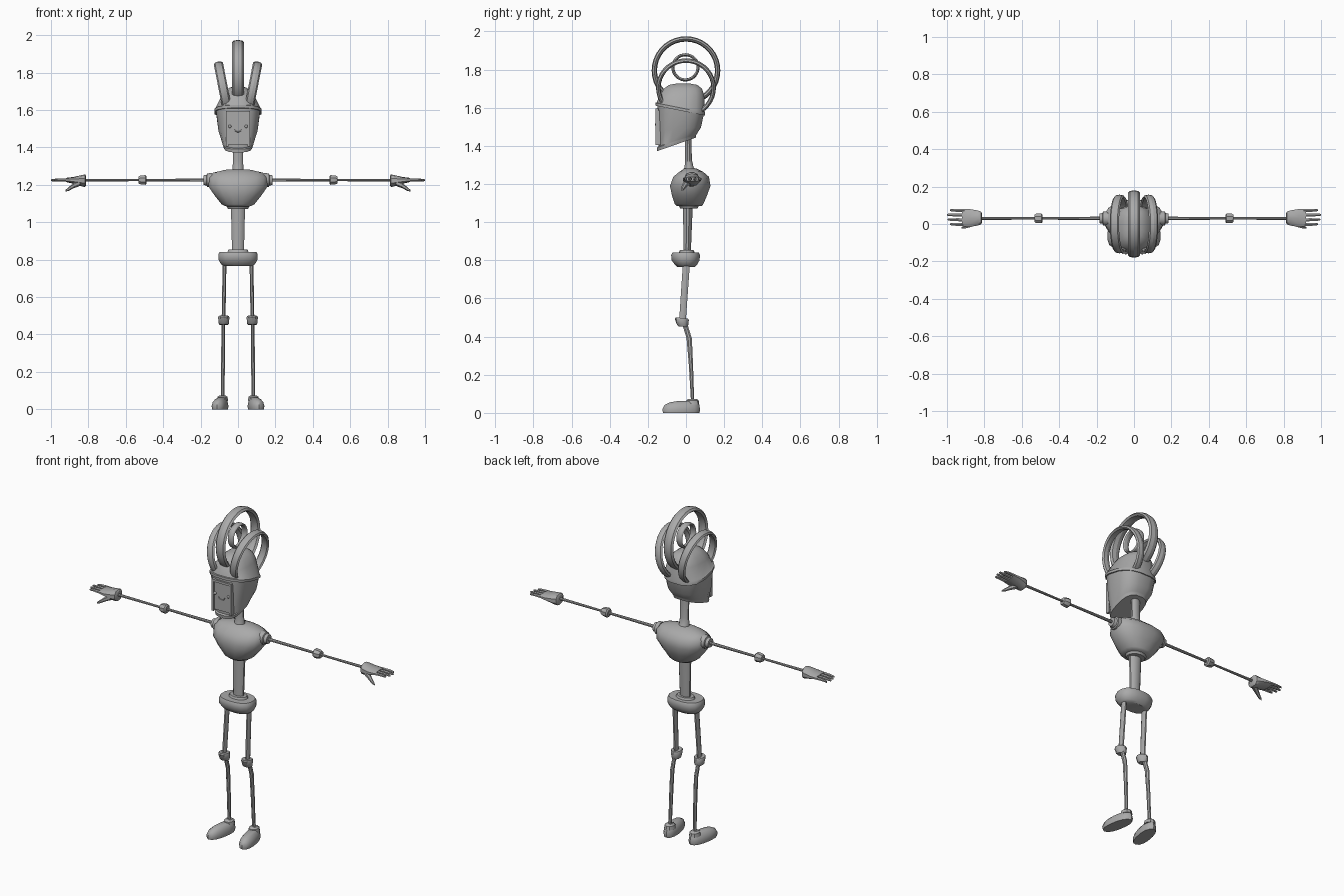
import bpy, bmesh, math
from mathutils import Vector

grey = bpy.data.materials.new("grey")
grey.diffuse_color = (0.4, 0.4, 0.4, 1)
X, Y, Z = Vector((1, 0, 0)), Vector((0, 1, 0)), Vector((0, 0, 1))


def finish(ob, angle=35):
    ob.data.materials.append(grey)
    bpy.ops.object.select_all(action='DESELECT')
    ob.select_set(True)
    bpy.context.view_layer.objects.active = ob
    bpy.ops.object.shade_smooth_by_angle(angle=math.radians(angle))
    return ob


def loft(name, secs, n=10, u=X, v=Y, power=2.0, angle=35):
    """Skin of rounded sections: (centre, half size along u, along v, z slope along v)."""
    bm = bmesh.new()
    rings = []
    for c, a, b, *tilt in secs:
        ring = []
        for i in range(n):
            t = 2 * math.pi * (i + 0.5) / n
            cs, sn = math.cos(t), math.sin(t)
            p = math.copysign(abs(cs) ** (2 / power), cs) * a
            q = math.copysign(abs(sn) ** (2 / power), sn) * b
            co = Vector(c) + u * p + v * q + Z * ((tilt[0] if tilt else 0) * q)
            ring.append(bm.verts.new(co))
        rings.append(ring)
    for r0, r1 in zip(rings, rings[1:]):
        for i in range(n):
            j = (i + 1) % n
            bm.faces.new((r0[i], r0[j], r1[j], r1[i]))
    bm.faces.new(rings[0][::-1])
    bm.faces.new(rings[-1])
    bmesh.ops.recalc_face_normals(bm, faces=bm.faces)
    me = bpy.data.meshes.new(name)
    bm.to_mesh(me)
    bm.free()
    ob = bpy.data.objects.new(name, me)
    bpy.context.collection.objects.link(ob)
    return finish(ob, angle)


def stack(name, rows, **kw):
    """Upright loft from rows of (z, front y, back y, half width, slope)."""
    return loft(name, [((0, (f + k) / 2, z), w, (k - f) / 2, s) for z, f, k, w, s in rows], **kw)


def hoop(name, loc, outer, thick, width, lean=0):
    bpy.ops.mesh.primitive_torus_add(major_radius=outer - thick, minor_radius=thick,
                                     major_segments=36, minor_segments=8, location=loc,
                                     rotation=(0, math.radians(90 + lean), 0))
    ob = bpy.context.object
    ob.name = name
    ob.scale.z = width / thick
    return finish(ob)


def box(name, loc, size):
    bpy.ops.mesh.primitive_cube_add(size=1, location=loc)
    ob = bpy.context.object
    ob.name = name
    ob.scale = size
    return finish(ob)


# Helmet with its hem band
stack("helmet", [(1.585, -0.155, 0.095, 0.118, -0.2), (1.585, -0.162, 0.102, 0.127, -0.2),
                 (1.60, -0.162, 0.102, 0.127, -0.2), (1.605, -0.155, 0.10, 0.121, -0.18),
                 (1.665, -0.142, 0.098, 0.095, 0), (1.70, -0.118, 0.085, 0.072, 0),
                 (1.72, -0.09, 0.06, 0.045, 0), (1.727, -0.05, 0.02, 0.02, 0)],
      n=16, power=2.6)

# Tapered mask with a lip along the jaw
stack("mask", [(1.408, -0.14, 0.04, 0.065, 0.35), (1.408, -0.152, 0.052, 0.078, 0.35),
               (1.425, -0.154, 0.056, 0.083, 0.33), (1.43, -0.146, 0.058, 0.084, 0.32),
               (1.49, -0.148, 0.08, 0.106, 0.06), (1.59, -0.152, 0.095, 0.119, -0.2)],
      n=16, power=2.8)

# Face panel, cheek bars, eyes and smile
box("face_panel", (0, -0.146, 1.50), (0.10, 0.014, 0.17))
box("brow_bar", (0, -0.152, 1.588), (0.13, 0.016, 0.014))
for s in (-1, 1):
    box("cheek_bar", (s * 0.058, -0.146, 1.495), (0.014, 0.026, 0.18))
    bpy.ops.mesh.primitive_uv_sphere_add(segments=10, ring_count=6, radius=0.009,
                                         location=(s * 0.044, -0.154, 1.512))
    bpy.context.object.name = "eye"
    finish(bpy.context.object, 60)
smile = []
for i in range(7):
    t = math.pi * (1.15 + 0.7 * i / 6)
    smile.append(((0.022 * math.cos(t), -0.154, 1.505 + 0.022 * math.sin(t)), 0.004, 0.003))
loft("smile", smile, n=6, u=Y, v=Z)

# Hoops over the head
hoop("crest_hoop", (0, 0, 1.795), 0.18, 0.014, 0.032)
hoop("inner_hoop", (0, -0.003, 1.812), 0.074, 0.008, 0.02)
for s in (-1, 1):
    hoop("side_hoop", (s * 0.077, 0, 1.705), 0.157, 0.012, 0.025, s * 11)

# Neck, chest, waist
loft("neck", [((0, 0.02, 1.26), 0.036, 0.04), ((0, 0.016, 1.29), 0.03, 0.024),
              ((0, 0.013, 1.33), 0.028, 0.018), ((0, 0.012, 1.46), 0.028, 0.018)], n=12)
stack("chest", [(1.085, -0.05, 0.085, 0.065, 0), (1.095, -0.06, 0.092, 0.088, 0),
                (1.14, -0.075, 0.112, 0.125, 0), (1.19, -0.086, 0.13, 0.16, 0),
                (1.238, -0.068, 0.122, 0.162, 0), (1.265, -0.035, 0.09, 0.135, 0),
                (1.282, -0.01, 0.055, 0.06, 0)], n=16, power=2.3, angle=50)
loft("waist_collar", [((0, 0.015, 1.072), 0.055, 0.045), ((0, 0.015, 1.09), 0.064, 0.055)], n=14)
loft("waist", [((0, 0.006, 0.84), 0.033, 0.02), ((0, 0.01, 1.08), 0.039, 0.026)], n=12)

# Pelvis
loft("pelvis", [((0, 0, 0.765), 0.075, 0.045), ((0, 0, 0.775), 0.092, 0.058),
                ((0, -0.002, 0.80), 0.106, 0.074), ((0, -0.002, 0.828), 0.107, 0.077),
                ((0, -0.002, 0.842), 0.10, 0.07)], n=16, power=2.5)
loft("pelvis_collar", [((0, 0.004, 0.84), 0.058, 0.042), ((0, 0.004, 0.854), 0.052, 0.036)], n=14)

for s in (-1, 1):
    def along_x(name, rows, n=8, **kw):
        """Loft along the arm from rows of (x, y, z, half depth, half height)."""
        return loft(name, [((s * x, y, z), a, b) for x, y, z, a, b in rows], n=n, u=Y, v=Z, **kw)

    # Arm
    along_x("shoulder", [(0.14, 0.03, 1.225, 0.04, 0.04), (0.165, 0.03, 1.225, 0.038, 0.037),
                         (0.168, 0.03, 1.225, 0.03, 0.03), (0.185, 0.03, 1.225, 0.026, 0.026)], 12)
    along_x("upper_arm", [(0.18, 0.03, 1.225, 0.010, 0.009), (0.50, 0.03, 1.225, 0.007, 0.007)])
    along_x("elbow", [(0.488, 0.03, 1.226, 0.02, 0.02), (0.495, 0.03, 1.226, 0.028, 0.028),
                      (0.522, 0.03, 1.226, 0.028, 0.025), (0.533, 0.03, 1.226, 0.02, 0.02)])
    along_x("forearm", [(0.52, 0.03, 1.225, 0.007, 0.006), (0.83, 0.03, 1.225, 0.009, 0.008)])

    # Hand
    along_x("palm", [(0.812, 0.032, 1.222, 0.024, 0.026), (0.818, 0.032, 1.222, 0.036, 0.034),
                     (0.835, 0.032, 1.222, 0.042, 0.03), (0.88, 0.032, 1.224, 0.05, 0.018),
                     (0.92, 0.034, 1.226, 0.047, 0.011)], 10, power=2.4)
    for k, tip in enumerate((0.985, 0.997, 1.0, 0.985)):
        y = -0.003 + 0.025 * k
        along_x("finger", [(0.905, y, 1.226, 0.010, 0.009), (0.95, y + 0.001, 1.227, 0.009, 0.008),
                           (tip - 0.006, y + 0.002, 1.225, 0.007, 0.006),
                           (tip, y + 0.002, 1.224, 0.003, 0.003)], 6)
    along_x("thumb", [(0.845, 0.012, 1.212, 0.022, 0.018), (0.88, -0.006, 1.195, 0.014, 0.014),
                      (0.905, -0.016, 1.178, 0.010, 0.010), (0.922, -0.02, 1.168, 0.004, 0.005)], 6)

    # Leg
    loft("thigh", [((s * 0.072, 0.002, 0.78), 0.011, 0.020), ((s * 0.077, -0.018, 0.49), 0.011, 0.019)], n=8)
    loft("knee", [((s * 0.076, -0.016, 0.452), 0.024, 0.024, -0.1),
                  ((s * 0.076, -0.018, 0.458), 0.028, 0.029, -0.1),
                  ((s * 0.076, -0.022, 0.49), 0.032, 0.037, -0.1),
                  ((s * 0.076, -0.022, 0.498), 0.029, 0.033, -0.1)], n=10)
    loft("shin", [((s * 0.079, -0.006, 0.465), 0.010, 0.015), ((s * 0.079, 0.017, 0.39), 0.011, 0.015),
                  ((s * 0.080, 0.026, 0.25), 0.011, 0.012), ((s * 0.082, 0.035, 0.05), 0.010, 0.009)], n=8)

    # Foot, toe turned slightly outward
    turn = math.radians(10) * s
    side, fore = Vector((math.cos(turn), math.sin(turn), 0)), Vector((-math.sin(turn), math.cos(turn), 0))
    loft("foot", [((s * 0.096, -0.025, 0.0), 0.039, 0.097), ((s * 0.096, -0.025, 0.018), 0.042, 0.101),
                  ((s * 0.095, -0.022, 0.04), 0.036, 0.093), ((s * 0.092, -0.012, 0.055), 0.025, 0.076),
                  ((s * 0.09, 0.005, 0.062), 0.014, 0.05)],
         n=14, u=side, v=fore, power=2.3, angle=40)
    loft("ankle", [((s * 0.083, 0.034, 0.045), 0.032, 0.036), ((s * 0.083, 0.034, 0.066), 0.028, 0.032),
                   ((s * 0.083, 0.034, 0.074), 0.018, 0.02)], n=10)
